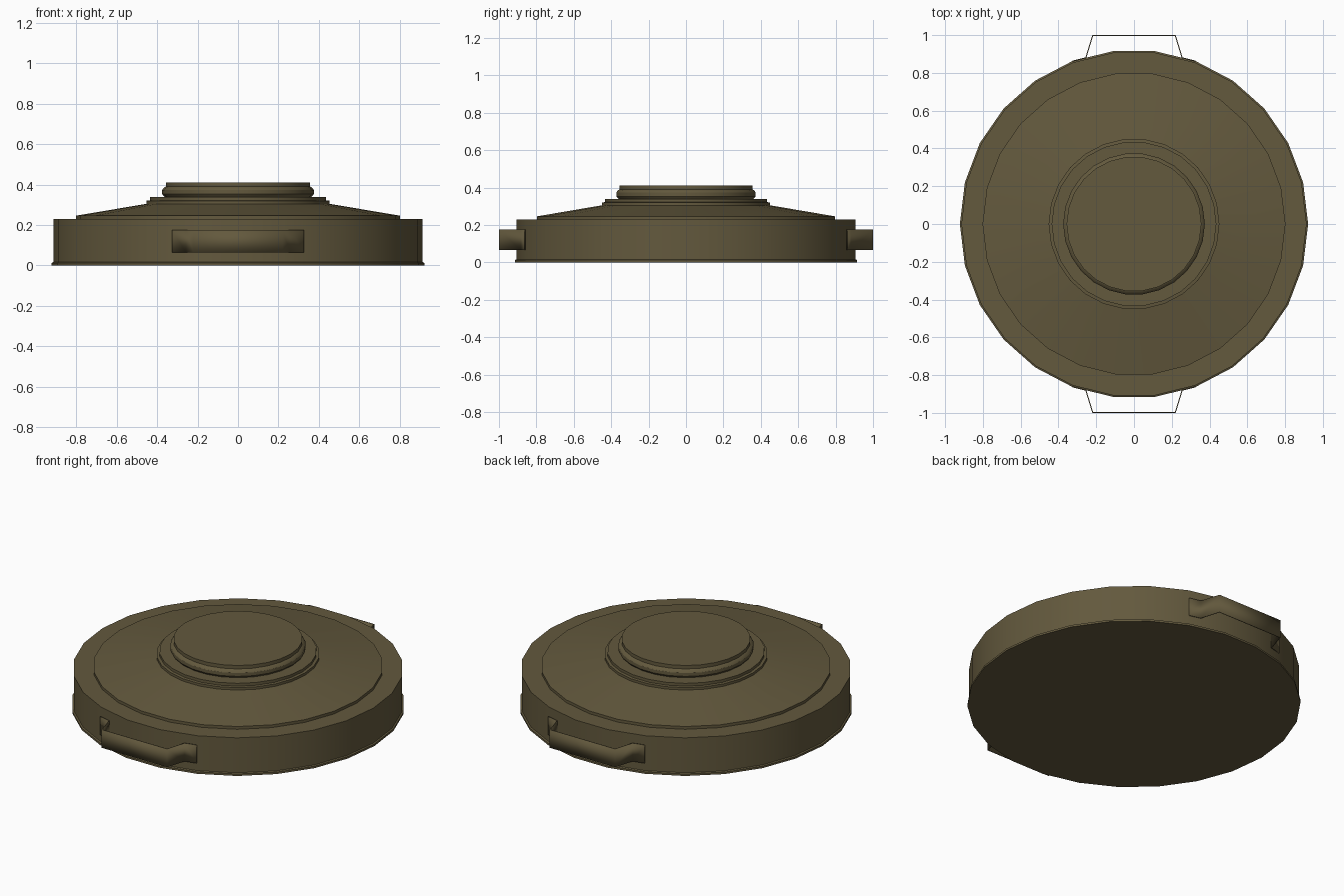
import bpy, bmesh, math

if "Cube" in bpy.data.objects:
    bpy.data.objects.remove(bpy.data.objects["Cube"])

SIDES = 26
olive = bpy.data.materials.new("olive drab")
olive.diffuse_color = (0.125, 0.1, 0.047, 1)
olive.use_nodes = True
olive.node_tree.nodes["Principled BSDF"].inputs["Base Color"].default_value = olive.diffuse_color


def finish(bm, name):
    bmesh.ops.recalc_face_normals(bm, faces=bm.faces)
    me = bpy.data.meshes.new(name)
    bm.to_mesh(me)
    bm.free()
    me.materials.append(olive)
    ob = bpy.data.objects.new(name, me)
    bpy.context.collection.objects.link(ob)
    bpy.context.view_layer.objects.active = ob
    bpy.ops.object.select_all(action='DESELECT')
    ob.select_set(True)
    bpy.ops.object.shade_smooth_by_angle(angle=math.radians(30))
    return ob


def lathe(name, profile):
    """Closed turned solid from (radius, height) points, capped at both ends."""
    bm = bmesh.new()
    rings = []
    for r, z in profile:
        rings.append([bm.verts.new((r * math.cos(2 * math.pi * i / SIDES),
                                    r * math.sin(2 * math.pi * i / SIDES), z))
                      for i in range(SIDES)])
    for a, b in zip(rings, rings[1:]):
        for i in range(SIDES):
            j = (i + 1) % SIDES
            bm.faces.new((a[i], a[j], b[j], b[i]))
    bm.faces.new(rings[0])
    bm.faces.new(rings[-1])
    return finish(bm, name)


# Drum, base lip, sloping lid and stepped collar
lathe("body", [(0.922, 0), (0.922, 0.012), (0.914, 0.016), (0.914, 0.229),
               (0.802, 0.229), (0.802, 0.246), (0.452, 0.305),
               (0.452, 0.32), (0.436, 0.322), (0.436, 0.339), (0.36, 0.339)])

# Rounded pressure plate with a raised cap
lathe("pressure_plate", [(0.358, 0.336), (0.368, 0.343), (0.375, 0.353),
                         (0.375, 0.373), (0.368, 0.384), (0.357, 0.39),
                         (0.357, 0.411)])

# Bent strap handles on the front and back
half = [(0.325, 0.862), (0.255, 0.88), (0.219, 0.997)]
path = half + [(-x, y) for x, y in reversed(half)]
for name, side in (("front_handle", -1), ("back_handle", 1)):
    bm = bmesh.new()
    cols = [[bm.verts.new((x, side * y, z)) for z in (0.065, 0.175)] for x, y in path]
    for a, b in zip(cols, cols[1:]):
        bm.faces.new((a[0], b[0], b[1], a[1]))
    strap = finish(bm, name)
    mod = strap.modifiers.new("thickness", 'SOLIDIFY')
    mod.thickness = 0.006
    mod.offset = 0
